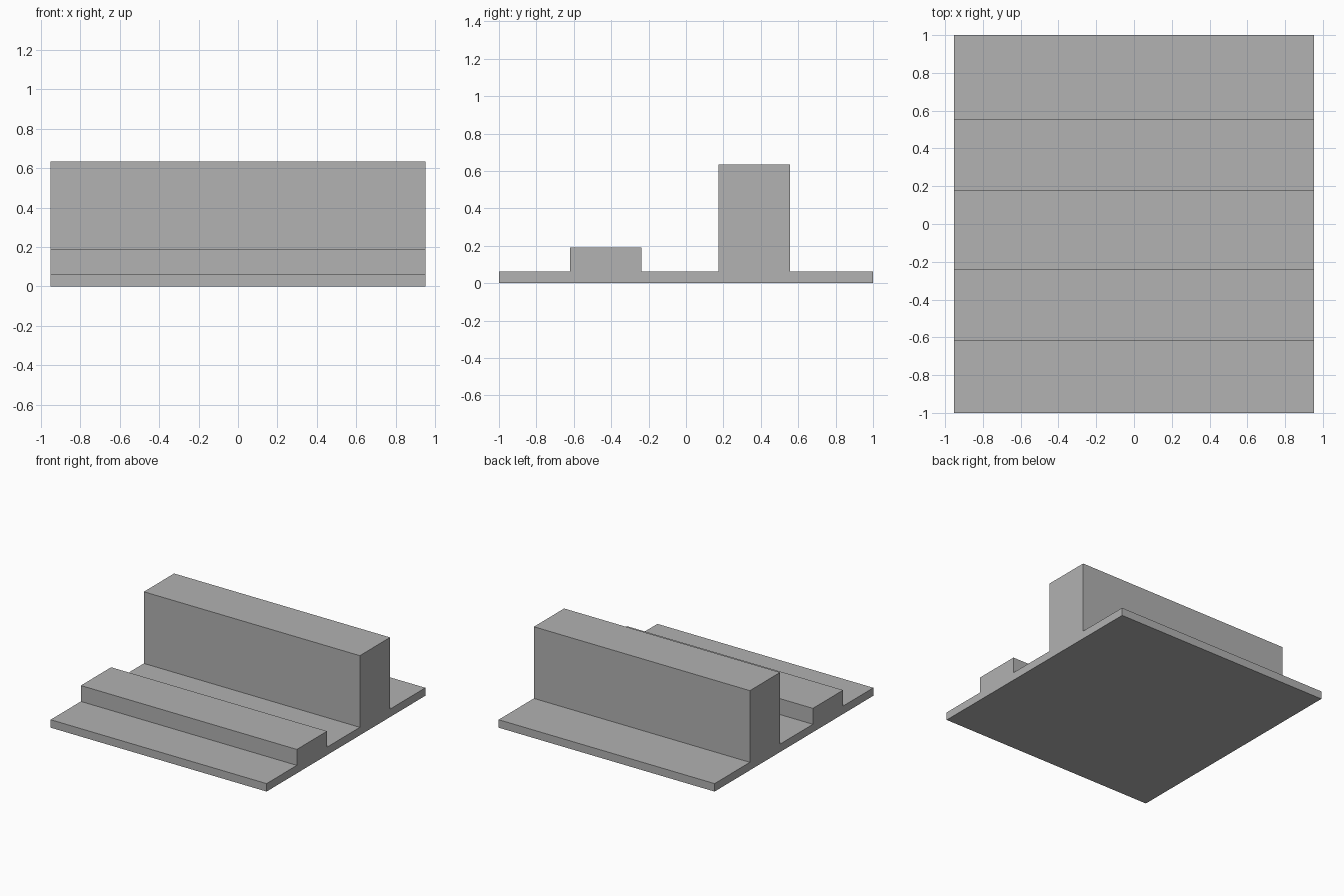
import bpy
import bmesh

if "Cube" in bpy.data.objects:
    bpy.data.objects.remove(bpy.data.objects["Cube"])

UNIT = 2 / 31.5          # thickness of the base plate
HALF_WIDTH = 15 * UNIT

grey = bpy.data.materials.new("plain_grey")
grey.diffuse_color = (0.445, 0.445, 0.445, 1)
grey.use_nodes = True
grey.node_tree.nodes["Principled BSDF"].inputs["Base Color"].default_value = grey.diffuse_color

# Stepped cross-section (y, z): base plate, low rib, tall rib
profile = [(0, 0), (31.5, 0), (31.5, 1), (24.5, 1), (24.5, 10), (18.5, 10),
           (18.5, 1), (12, 1), (12, 3), (6, 3), (6, 1), (0, 1)]

# Extrude the section along x
bm = bmesh.new()
section = bm.faces.new([bm.verts.new((-HALF_WIDTH, y * UNIT - 1, z * UNIT))
                        for y, z in profile])
extruded = bmesh.ops.extrude_face_region(bm, geom=[section], use_keep_orig=True)
moved = [v for v in extruded["geom"] if isinstance(v, bmesh.types.BMVert)]
bmesh.ops.translate(bm, verts=moved, vec=(2 * HALF_WIDTH, 0, 0))
bmesh.ops.recalc_face_normals(bm, faces=bm.faces[:])

mesh = bpy.data.meshes.new("ribbed_plate")
bm.to_mesh(mesh)
bm.free()
mesh.materials.append(grey)
plate = bpy.data.objects.new("ribbed_plate", mesh)
bpy.context.collection.objects.link(plate)
